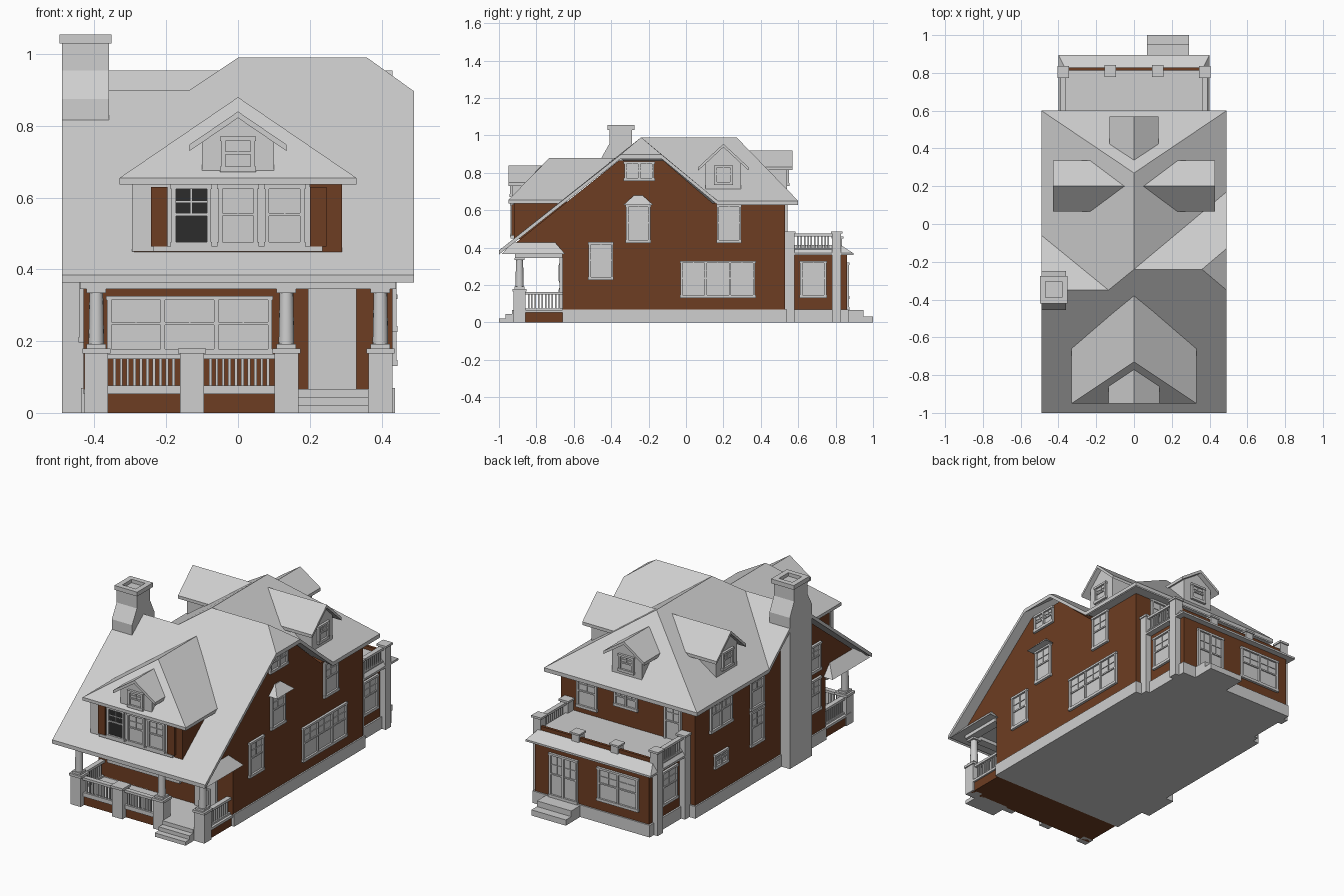
import bpy, bmesh, math
from mathutils import Matrix, Vector

if "Cube" in bpy.data.objects:
    bpy.data.objects.remove(bpy.data.objects["Cube"])

GRAY, BROWN, DARK = 0, 1, 2
MATS = []
for nm, c in (("light grey", (.62, .62, .62)), ("brown siding", (.155, .047, .016)), ("dark glass", (.025, .025, .025))):
    m = bpy.data.materials.new(nm)
    m.diffuse_color = (*c, 1)
    m.use_nodes = True
    m.node_tree.nodes["Principled BSDF"].inputs["Base Color"].default_value = m.diffuse_color
    MATS.append(m)
RIGHT, BACK, LEFT, FRONT = 0, math.pi / 2, math.pi, -math.pi / 2
I4 = Matrix.Identity(4)


def turn(ang):
    return Matrix.Rotation(ang, 4, 'Z')


def finish(name, bm, mat=None, mx=I4):
    bmesh.ops.recalc_face_normals(bm, faces=bm.faces)
    if mat is not None:
        for f in bm.faces:
            f.material_index = mat
    bm.transform(mx)
    me = bpy.data.meshes.new(name)
    bm.to_mesh(me)
    bm.free()
    for m in MATS:
        me.materials.append(m)
    ob = bpy.data.objects.new(name, me)
    bpy.context.collection.objects.link(ob)
    return ob


def boxes(name, items, mx=I4):
    """Each item: x0, x1, y0, y1, z0, z1, material"""
    bm = bmesh.new()
    for x0, x1, y0, y1, z0, z1, mat in items:
        r = bmesh.ops.create_cube(bm, size=1, matrix=Matrix.Translation(((x0 + x1) / 2, (y0 + y1) / 2, (z0 + z1) / 2))
                                  @ Matrix.Diagonal((x1 - x0, y1 - y0, z1 - z0, 1)))
        for f in {f for v in r['verts'] for f in v.link_faces}:
            f.material_index = mat
    return finish(name, bm, None, mx)


def frustum(name, lo, z0, hi, z1, mat=GRAY, mx=I4):
    """Tapered block between two rectangles (x0, x1, y0, y1)"""
    bm = bmesh.new()
    rings = [[bm.verts.new(p) for p in ((r[0], r[2], z), (r[1], r[2], z), (r[1], r[3], z), (r[0], r[3], z))]
             for r, z in ((lo, z0), (hi, z1))]
    for r in rings:
        bm.faces.new(r)
    for i in range(4):
        j = (i + 1) % 4
        bm.faces.new((rings[0][i], rings[0][j], rings[1][j], rings[1][i]))
    return finish(name, bm, mat, mx)


def prism(name, prof, x0, x1, mat, mx=I4):
    """Profile in (y, z) pushed along x"""
    bm = bmesh.new()
    f = bm.faces.new([bm.verts.new((x0, y, z)) for y, z in prof])
    r = bmesh.ops.extrude_face_region(bm, geom=[f])
    bmesh.ops.translate(bm, vec=(x1 - x0, 0, 0), verts=[v for v in r['geom'] if isinstance(v, bmesh.types.BMVert)])
    if f.is_valid is False or len(bm.faces) < len(prof) + 2:
        bm.faces.new([v for v in bm.verts][:len(prof)])
    return finish(name, bm, mat, mx)


def slab(name, pts, faces, t=.022, mx=I4):
    """Roof skin with vertical thickness t"""
    bm = bmesh.new()
    top = [bm.verts.new(p) for p in pts]
    bot = [bm.verts.new(Vector(p) - Vector((0, 0, t))) for p in pts]
    count = {}
    for f in faces:
        bm.faces.new([top[i] for i in f])
        bm.faces.new([bot[i] for i in reversed(f)])
        for a, b in zip(f, f[1:] + f[:1]):
            count.setdefault(frozenset((a, b)), []).append((a, b))
    for e in count.values():
        if len(e) == 1:
            a, b = e[0]
            bm.faces.new((top[a], bot[a], bot[b], top[b]))
    return finish(name, bm, GRAY, mx)


def window(name, ang, u, v, z0, w, h, n=1, glass=GRAY, c=0):
    """Sash window on a wall facing ang at distance u; v runs along the wall"""
    f, z1, a, b = .012, z0 + h, v - w / 2, v + w / 2
    it = [(u - .01, u + .003, a, b, z0, z1, glass),
          (u, u + .014, a - .003, b + .003, z0 - .004, z0 + f, GRAY), (u, u + .014, a - .003, b + .003, z1 - f, z1, GRAY)]
    s = (w - f) / n
    for i in range(n + 1):
        it.append((u, u + .012, a + i * s, a + i * s + f, z0, z1, GRAY))
    zm = z0 + h * .52
    it.append((u, u + .009, a, b, zm - .004, zm + .004, GRAY))
    zu = (zm + z1 - f) / 2
    it.append((u, u + .007, a, b, zu - .002, zu + .002, GRAY))
    for i in range(n):
        m = a + f / 2 + (i + .5) * s
        it.append((u, u + .007, m - .002, m + .002, zm, z1, GRAY))
    boxes(name, it, turn(ang))


def railing(name, p, q, z0, z1, step=.018):
    """Balustrade between two plan points on one axis"""
    d = Vector(q) - Vector(p)
    it = []
    for a, b, t in ((z0, z0 + .01, .01), (z1 - .014, z1, .014)):
        it.append((min(p[0], q[0]) - t * (d.x == 0), max(p[0], q[0]) + t * (d.x == 0),
                   min(p[1], q[1]) - t * (d.y == 0), max(p[1], q[1]) + t * (d.y == 0), a, b, GRAY))
    n = max(2, round(d.length / step))
    for i in range(1, n):
        c = Vector(p) + d * i / n
        it.append((c.x - .004, c.x + .004, c.y - .004, c.y + .004, z0, z1, GRAY))
    boxes(name, it)


def gable_dormer(name, mx, front, wall, ridge_in, eave_in, half, body, ridge, eave, base):
    slab(name + "_roof", [(ridge_in, 0, ridge), (front, 0, ridge), (front, half, eave), (eave_in, half, eave),
                          (front, -half, eave), (eave_in, -half, eave)], [[0, 1, 2, 3], [1, 0, 5, 4]], .018, mx)
    k = (ridge - eave) / half
    zt = ridge - .017
    prism(name + "_walls", [(-body, base), (body, base), (body, zt - k * body), (0, zt), (-body, zt - k * body)],
          eave_in - .02, wall, GRAY, mx)


# main walls and foundation
low = [(-.93, .41), (-.93, .38), (-.66, .38), (-.66, .06), (.53, .06), (.53, .64)]
prism("walls_right", low + [(.14, .64), (-.12, .865), (-.36, .865)], 0, .43, BROWN)
prism("walls_left", low + [(-.07, .64), (-.35, .865)], -.43, 0, BROWN)
boxes("foundation", [(-.438, .438, -.66, .54, 0, .07, GRAY)])

# main roof: front slope, clipped right gable, left gable, rear hip
slab("main_roof", [(-.49, -1, .385), (.49, -1, .385), (.49, -.35, .897), (.36, -.24, .99), (0, -.24, .99),
                   (-.135, -.35, .9), (-.49, -.35, .9), (-.49, -.06, .65), (-.49, .6, .65), (0, .27, .99),
                   (.49, .6, .65), (.49, .17, .65), (.49, -.13, .897)],
     [[0, 1, 2, 3, 4, 5, 6], [2, 12, 3], [3, 12, 11, 4], [6, 5, 7], [7, 5, 4, 9, 8], [4, 11, 10, 9], [9, 10, 8]])
boxes("rear_soffit", [(-.48, .48, .18, .59, .63, .64, GRAY)])

# dormers
for nm, ang in (("right_dormer", RIGHT), ("left_dormer", LEFT)):
    gable_dormer(nm, Matrix.Translation((0, .2, 0)) @ turn(ang), .43, .4, .045, .22, .135, .095, .955, .83, .69)
    window(nm + "_window", ang, .4, .2 if ang == RIGHT else -.2, .74, .095, .1)
gable_dormer("rear_dormer", turn(BACK), .57, .54, .335, .42, .13, .095, .92, .832, .69)
window("rear_dormer_window", BACK, .54, 0, .735, .095, .095)
gable_dormer("attic_dormer", turn(FRONT), .95, .93, .77, .86, .135, .1, .84, .748, .65)
window("attic_dormer_window", FRONT, .93, 0, .675, .095, .095)

# large front dormer
slab("front_dormer_roof", [(-.33, -.95, .655), (.33, -.95, .655), (0, -.73, .88), (0, -.38, .88), (-.33, -.65, .655),
                           (.33, -.65, .655)], [[0, 1, 2], [1, 5, 3, 2], [0, 2, 3, 4]], .018)
boxes("front_dormer_walls", [(-.29, .29, -.92, -.6, .445, .645, BROWN), (-.295, .2, -.926, -.9, .45, .64, GRAY),
                             (-.235, .235, -.937, -.9, .45, .464, GRAY), (-.32, .32, -.94, -.66, .637, .643, GRAY),
                             (-.243, -.197, -.934, -.92, .464, .63, BROWN), (.2, .246, -.934, -.92, .464, .63, BROWN)])
for x in (-.13, 0, .13):
    window("front_dormer_window", FRONT, .927, x, .464, .11, .172, 1, DARK if x < 0 else GRAY)

# chimney with shoulders and open cap
wide, slim = (-.49, -.36, -.455, -.25), (-.49, -.36, -.41, -.29)
frustum("chimney_base", wide, 0, wide, .875)
frustum("chimney_shoulder", wide, .875, slim, .955)
frustum("chimney_shaft", slim, .955, slim, 1.035)
boxes("chimney_cap", [(-.498, -.352, -.42, -.39, 1.03, 1.055, GRAY), (-.498, -.352, -.305, -.275, 1.03, 1.055, GRAY),
                      (-.498, -.468, -.42, -.28, 1.03, 1.055, GRAY), (-.382, -.352, -.42, -.28, 1.03, 1.055, GRAY)])

# front porch: base, deck, ceiling, beam
boxes("porch_base", [(-.42, .42, -.89, -.66, 0, .052, BROWN), (-.43, .43, -.9, -.66, .052, .066, GRAY)])
frustum("porch_pent_roof", (-.488, .488, -.985, -.645), .365, (-.43, .43, -.93, -.7), .428)
boxes("porch_beam", [(-.44, .44, -.915, -.865, .345, .368, GRAY), (-.44, -.39, -.9, -.66, .345, .368, GRAY),
                     (.39, .44, -.9, -.66, .345, .368, GRAY)])
for x in (-.395, -.128, .135, .397):
    boxes("porch_pier", [(x - .033, x + .033, -.922, -.858, 0, .166, GRAY), (x - .039, x + .039, -.928, -.852, .166, .18, GRAY)])
    if x != -.128:
        bm = bmesh.new()
        bmesh.ops.create_cone(bm, cap_ends=True, segments=16, radius1=.022, radius2=.019, depth=.16,
                              matrix=Matrix.Translation((x, -.89, .26)))
        ob = finish("porch_column", bm, GRAY)
        for p in ob.data.polygons:
            p.use_smooth = abs(p.normal.z) < .5
        boxes("porch_column_trim", [(x - .027, x + .027, -.917, -.863, a, a + .012, GRAY) for a in (.18, .334)])
for a, b in ((-.362, -.161), (-.095, .102)):
    railing("porch_railing", (a, -.89), (b, -.89), .066, .164)
for x in (-.405, .405):
    railing("porch_side_railing", (x, -.86), (x, -.66), .066, .164)
boxes("front_steps", [(.167, .364, -1 + i * .035, -.88, 0, .022 * (i + 1), GRAY) for i in range(3)])

# front door and porch windows
boxes("front_door", [(.195, .33, -.675, -.65, .066, .345, GRAY)]
      + [(.235 + e, .295 - e, -.679 - e / 2, -.67, z + e, z + .1 - e, GRAY) for z in (.085, .215) for e in (0, .008)])
window("porch_window", FRONT, .66, -.135, .166, .46, .16, 3)

# right side windows
window("right_attic_window", RIGHT, .43, -.25, .76, .16, .1, 2)
window("right_stair_window", RIGHT, .43, -.255, .43, .13, .2)
frustum("stair_window_hood", (.42, .485, -.335, -.175), .628, (.42, .435, -.28, -.23), .678)
window("right_low_window", RIGHT, .43, -.455, .23, .13, .2)
window("right_upper_window", RIGHT, .43, .23, .43, .13, .2)
window("right_triple_window", RIGHT, .43, .17, .135, .4, .195, 3)

# left side windows
window("left_double_window", LEFT, .43, -.3, .44, .2, .19, 2)
window("left_upper_window", LEFT, .43, .03, .43, .12, .2)
window("left_low_window", LEFT, .43, .03, .22, .12, .2)
window("left_small_window", LEFT, .43, -.3, .22, .12, .08, 2)
window("left_front_window", LEFT, .43, .55, .43, .12, .16)
window("left_porch_window", LEFT, .43, .55, .2, .12, .19)

# rear upper windows and balcony door
window("rear_upper_window", BACK, .53, -.26, .45, .13, .18)
window("rear_small_window", BACK, .53, -.01, .52, .15, .11, 2)
window("balcony_door", BACK, .53, .29, .4, .11, .23)

# rear sunroom with balcony
boxes("sunroom", [(-.365, .365, .5, .86, .06, .38, BROWN), (-.375, .375, .5, .868, 0, .07, GRAY)])
frustum("sunroom_roof", (-.4, .4, .53, .895), .37, (-.365, .365, .53, .825), .415)
boxes("sunroom_fascia", [(-.4, .4, .53, .895, .36, .371, GRAY)])
boxes("balcony_parapet", [(-.36, .36, .812, .828, .4, .435, BROWN)])
for s in (-1, 1):
    x = s * .375
    for y in (.555, .805):
        boxes("balcony_post", [(x - .025, x + .025, y - .025, y + .025, 0, .475, GRAY),
                               (x - .031, x + .031, y - .031, y + .031, .475, .487, GRAY)])
    railing("balcony_railing", (x, .58), (x, .78), .385, .475)
    c = s * .125
    boxes("balcony_low_post", [(c - .025, c + .025, .785, .835, .4, .45, GRAY), (c - .031, c + .031, .779, .841, .45, .46, GRAY)])
    window("sunroom_side_window", RIGHT if s > 0 else LEFT, .365, s * .68, .135, .14, .195, 1)
window("sunroom_door", BACK, .86, -.18, .07, .18, .25, 2)
window("sunroom_window", BACK, .86, .17, .13, .26, .19, 2)
boxes("rear_steps", [(.07, .29, .86, .95, 0, .066, GRAY), (.07, .29, .86, 1, 0, .033, GRAY)])
